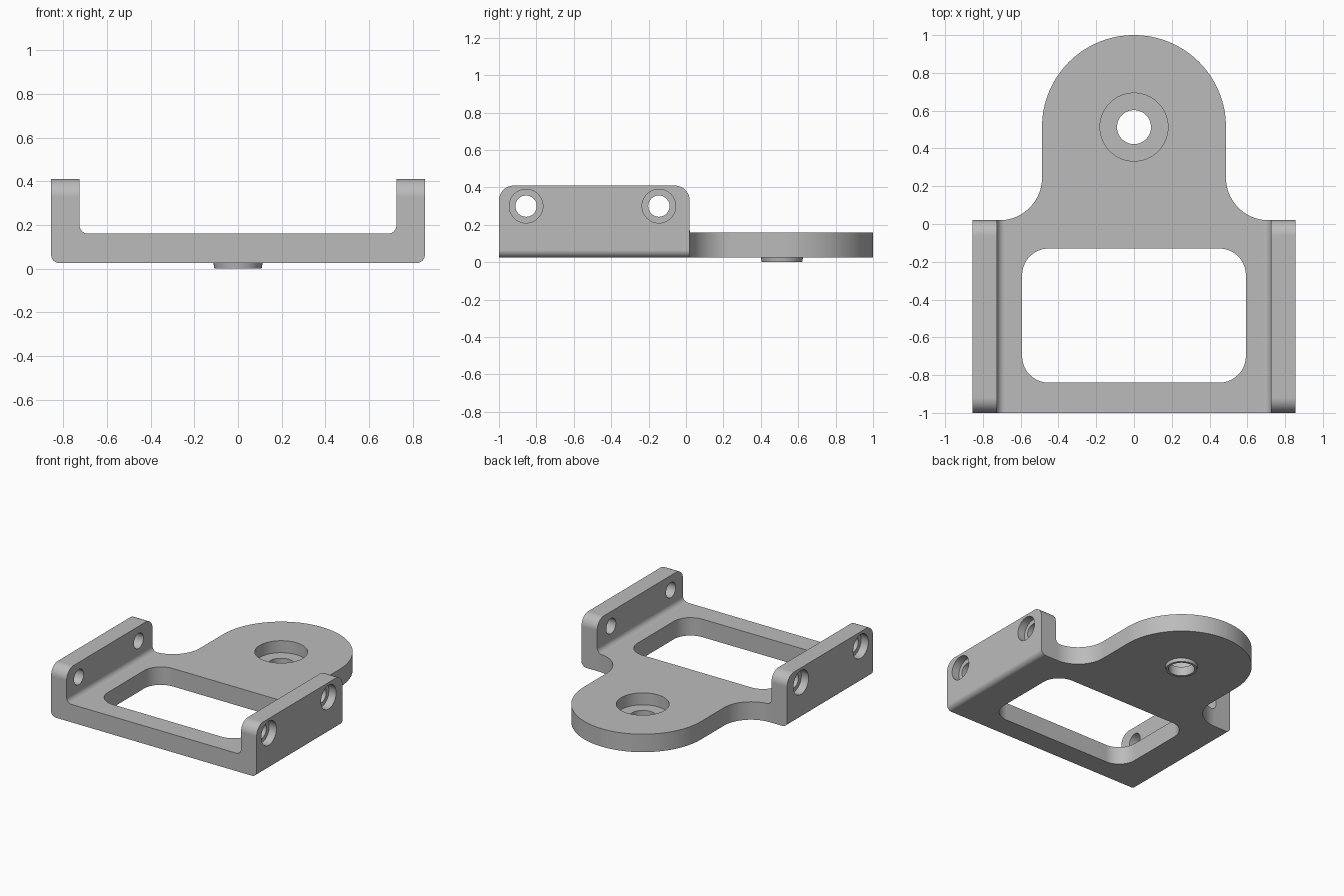
import bpy, bmesh, math
from mathutils import Vector

cube = bpy.data.objects.get("Cube")
if cube:
    bpy.data.objects.remove(cube, do_unlink=True)

grey = bpy.data.materials.new("plain grey")
grey.use_nodes = True
grey.diffuse_color = (0.5, 0.5, 0.5, 1)
grey.node_tree.nodes["Principled BSDF"].inputs["Base Color"].default_value = grey.diffuse_color

PLACE = {"x": lambda a, b, t: (t, a, b),
         "y": lambda a, b, t: (a, t, b),
         "z": lambda a, b, t: (a, b, t)}


def rounded(corners, steps=20):
    """Outline from (a, b, radius) corners, each replaced by a tangent arc."""
    out = []
    for i, (a, b, r) in enumerate(corners):
        p = Vector((a, b))
        if r == 0:
            out.append(p)
            continue
        u = (Vector(corners[i - 1][:2]) - p).normalized()
        v = (Vector(corners[(i + 1) % len(corners)][:2]) - p).normalized()
        half = u.angle(v) / 2
        centre = p + (u + v).normalized() * r / math.sin(half)
        start = p + u * r / math.tan(half) - centre
        end = p + v * r / math.tan(half) - centre
        sweep = start.angle(end)
        for k in range(steps + 1):
            f = k / steps
            out.append(centre + (start * math.sin((1 - f) * sweep)
                                 + end * math.sin(f * sweep)) / math.sin(sweep))
    return out


def circle(a, b, r, n=64):
    return [Vector((a + r * math.cos(k * math.tau / n), b + r * math.sin(k * math.tau / n)))
            for k in range(n)]


def loft(name, axis, low, high, t0, t1):
    """Solid between two matching outlines placed along an axis."""
    bm = bmesh.new()
    ends = [[bm.verts.new(PLACE[axis](p.x, p.y, t)) for p in outline]
            for outline, t in ((low, t0), (high, t1))]
    for ring in ends:
        bm.faces.new(ring)
    n = len(low)
    for k in range(n):
        j = (k + 1) % n
        bm.faces.new((ends[0][k], ends[0][j], ends[1][j], ends[1][k]))
    bmesh.ops.recalc_face_normals(bm, faces=bm.faces)
    mesh = bpy.data.meshes.new(name)
    bm.to_mesh(mesh)
    bm.free()
    mesh.materials.append(grey)
    obj = bpy.data.objects.new(name, mesh)
    bpy.context.collection.objects.link(obj)
    return obj


def prism(name, axis, outline, t0, t1):
    return loft(name, axis, outline, outline, t0, t1)


def combine(target, tool, operation):
    mod = target.modifiers.new("combine", "BOOLEAN")
    mod.operation = operation
    mod.solver = "EXACT"
    mod.object = tool
    bpy.context.view_layer.objects.active = target
    bpy.ops.object.modifier_apply(modifier=mod.name)
    bpy.data.objects.remove(tool, do_unlink=True)


W, WALL, TONGUE = 0.855, 0.725, 0.487
BOTTOM, DECK, TOP, BACK = 0.025, 0.16, 0.41, 0.02
BORE_Y = 0.513

# Channel section: floor with two upright walls
half = [(W, BOTTOM, 0.04), (W, TOP + 0.1, 0), (WALL, TOP + 0.1, 0), (WALL, DECK, 0.04)]
section = half + [(-x, z, r) for x, z, r in reversed(half)]
bracket = prism("bracket", "y", rounded(section), -1.2, 1.2)

# Plan shape: rectangle flowing into a round-ended tongue
side = [(W, -1.1, 0), (W, BACK, 0), (TONGUE, BACK, 0.225), (TONGUE, 1, TONGUE - 0.0005)]
plan = side + [(-x, y, r) for x, y, r in reversed(side)]
combine(bracket, prism("plan", "z", rounded(plan, 32), -0.2, 0.8), "INTERSECT")

# Side shape: walls with rounded upper corners, low tongue behind
profile = [(-1, -0.1, 0), (-1, TOP, 0.08), (BACK, TOP, 0.08),
           (BACK, 0.2, 0), (1.1, 0.2, 0), (1.1, -0.1, 0)]
combine(bracket, prism("side_shape", "x", rounded(profile), -1, 1), "INTERSECT")

# Small tapered boss under the tongue
combine(bracket, loft("boss", "z", circle(0, BORE_Y, 0.108), circle(0, BORE_Y, 0.116),
                      0, 0.045), "UNION")

# Window, pivot hole and its counterbore
window = [(sx * 0.592, y, 0.14) for sx, y in ((-1, -0.84), (1, -0.84), (1, -0.13), (-1, -0.13))]
combine(bracket, prism("window", "z", rounded(window), -0.1, 0.3), "DIFFERENCE")
combine(bracket, prism("pivot_hole", "z", circle(0, BORE_Y, 0.09), -0.1, 0.3), "DIFFERENCE")
combine(bracket, prism("pivot_seat", "z", circle(0, BORE_Y, 0.18), 0.07, 0.3), "DIFFERENCE")

# Screw holes through both walls, counterbored from outside
for y in (-0.855, -0.145):
    combine(bracket, prism("screw_hole", "x", circle(y, 0.3, 0.057, 48), -1, 1), "DIFFERENCE")
    for s in (-1, 1):
        combine(bracket, prism("screw_seat", "x", circle(y, 0.3, 0.09, 48),
                               s * (W - 0.06), s), "DIFFERENCE")

# Smooth curved faces, crisp edges
bpy.ops.object.select_all(action="DESELECT")
bracket.select_set(True)
bpy.context.view_layer.objects.active = bracket
bpy.ops.object.shade_smooth_by_angle(angle=math.radians(30))
weighted = bracket.modifiers.new("weighted_normals", "WEIGHTED_NORMAL")
weighted.keep_sharp = True
